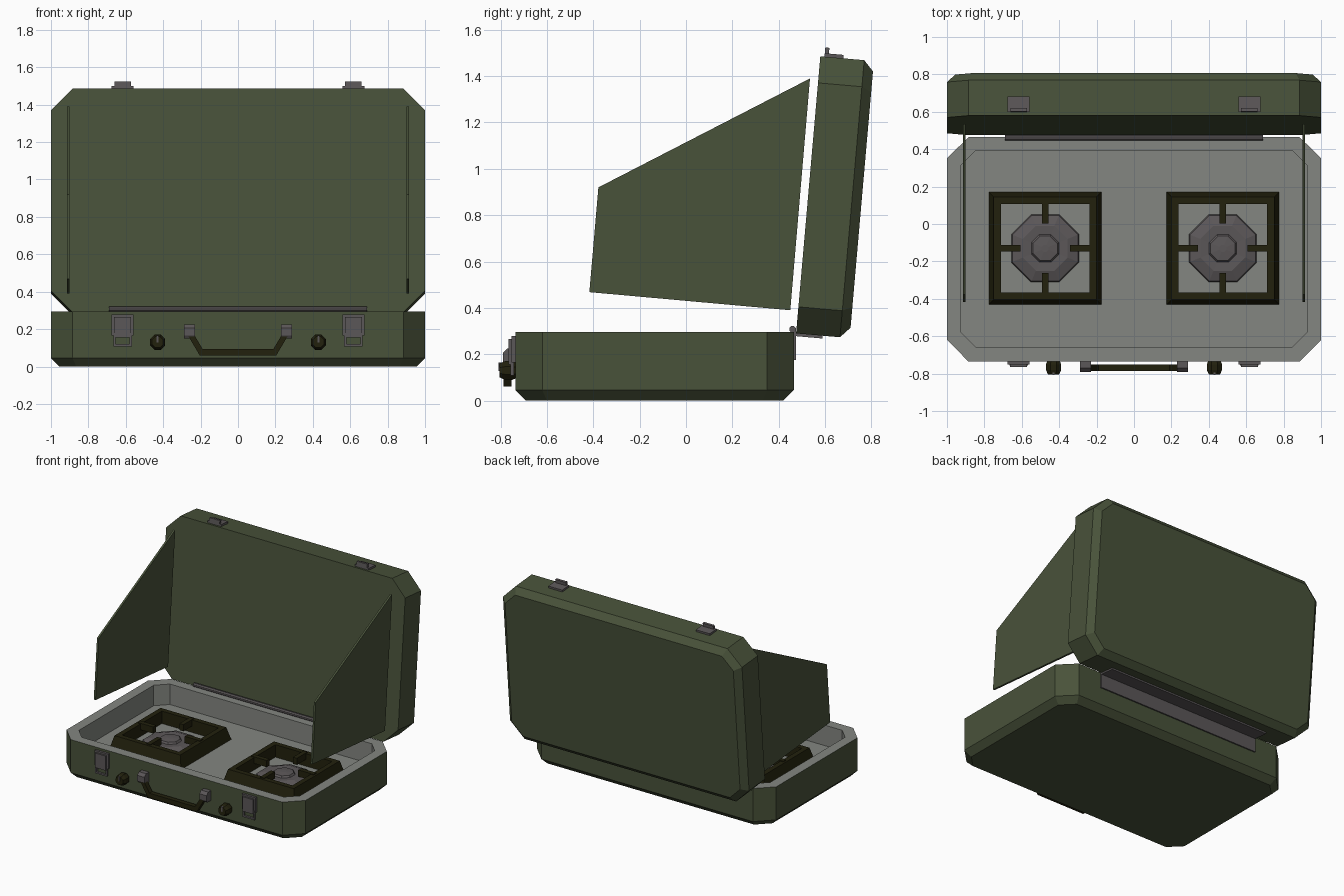
import bpy, bmesh, math
from mathutils import Matrix, Vector

if "Cube" in bpy.data.objects:
    bpy.data.objects.remove(bpy.data.objects["Cube"])


def material(name, rgb):
    m = bpy.data.materials.new(name)
    m.diffuse_color = (*rgb, 1)
    m.use_nodes = True
    m.node_tree.nodes["Principled BSDF"].inputs["Base Color"].default_value = m.diffuse_color
    return m


GREEN = material("olive green", (0.066, 0.085, 0.042))
GREY = material("light grey enamel", (0.23, 0.24, 0.22))
METAL = material("dark grey metal", (0.105, 0.095, 0.098))
BLACK = material("blackened iron", (0.016, 0.015, 0.004))


def finish(name, bm, mats, matrix=None):
    if matrix:
        bm.transform(matrix)
    bmesh.ops.recalc_face_normals(bm, faces=bm.faces)
    me = bpy.data.meshes.new(name)
    bm.to_mesh(me)
    bm.free()
    for m in mats:
        me.materials.append(m)
    ob = bpy.data.objects.new(name, me)
    bpy.context.collection.objects.link(ob)
    return ob


def loft(name, rings, mats, matrix=None, closed=False, band_mats=None):
    """Skin rings of equal point count; cap the ends, or join last to first."""
    bm = bmesh.new()
    vs = [[bm.verts.new(p) for p in r] for r in rings]
    n = len(vs[0])
    pairs = list(zip(vs, vs[1:])) + ([(vs[-1], vs[0])] if closed else [])
    for k, (a, b) in enumerate(pairs):
        for i in range(n):
            f = bm.faces.new((a[i], a[(i + 1) % n], b[(i + 1) % n], b[i]))
            f.material_index = band_mats[k] if band_mats else 0
    if not closed:
        bm.faces.new(vs[0][::-1])
        f = bm.faces.new(vs[-1])
        f.material_index = band_mats[-1] if band_mats else 0
    return finish(name, bm, mats, matrix)


def box(name, x0, x1, y0, y1, z0, z1, mat, matrix=None):
    ring = lambda z: [(x0, y0, z), (x1, y0, z), (x1, y1, z), (x0, y1, z)]
    return loft(name, [ring(z0), ring(z1)], [mat], matrix)


def octa(hx, y0, y1, c, z):
    """Rectangle with cut corners."""
    return [(hx - c, y0, z), (hx, y0 + c, z), (hx, y1 - c, z), (hx - c, y1, z),
            (c - hx, y1, z), (-hx, y1 - c, z), (-hx, y0 + c, z), (c - hx, y0, z)]


def square(cx, cy, h, z):
    return [(cx - h, cy - h, z), (cx + h, cy - h, z), (cx + h, cy + h, z), (cx - h, cy + h, z)]


def circle(r, h, n=8):
    return [(r * math.cos((i + .5) * math.tau / n), r * math.sin((i + .5) * math.tau / n), h)
            for i in range(n)]


# Case base: green shell, grey rim and inside
loft("case_base", [octa(.955, -.69, .42, .09, 0), octa(1, -.735, .465, .115, .045),
                   octa(1, -.735, .465, .115, .295), octa(.925, -.66, .393, .08, .295),
                   octa(.925, -.66, .393, .08, .14)],
     [GREEN, GREY], band_mats=[0, 0, 1, 1, 1])

# Lid space: y runs up the lid, z goes back through its depth
t = math.radians(5)
s, c = math.sin(t), math.cos(t)
LID = Matrix(((1, 0, 0, 0), (0, s, c, .475), (0, c, -s, .29), (0, 0, 0, 1)))
loft("lid", [octa(1, 0, 1.2, .115, 0), octa(1, 0, 1.2, .115, .19),
             octa(.955, .045, 1.155, .09, .232)], [GREEN], LID)

# Hinge: barrel, plate on the base and plate on the lid
box("hinge_base_plate", -.69, .69, .463, .475, .175, .305, METAL)
box("hinge_lid_plate", -.69, .69, -.012, .001, -.01, .115, METAL, LID)
loft("hinge_barrel", [[(x, .46 + a * .014, .307 + b * .014)
                       for a, b, _ in circle(1.08, 0)] for x in (-.69, .69)], [METAL])

for side, label in ((-1, "left"), (1, "right")):
    # Wind shield
    outline = [(.45, .39), (.535, 1.39), (-.378, .92), (-.417, .468)]
    loft(label + "_wind_shield", [[(side * x, y, z) for y, z in outline] for x in (.9, .915)],
         [GREEN])

    # Grate frame with sloping outside
    cx, cy, z0, z1 = side * .475, -.13, .141, .235
    loft(label + "_grate_frame", [square(cx, cy, .3, z0), square(cx, cy, .275, z1),
                                  square(cx, cy, .237, z1), square(cx, cy, .237, z0)],
         [BLACK], closed=True)
    # Grate fingers pointing at the burner
    for k in range(4):
        m = Matrix.Translation((cx, cy, 0)) @ Matrix.Rotation(k * math.pi / 2, 4, 'Z')
        box(f"{label}_grate_finger_{k + 1}", .132, .26, -.017, .017, .19, .24, BLACK, m)
    # Burner with low domed cap
    loft(label + "_burner", [circle(.196, .14), circle(.19, .155), circle(.13, .175),
                             circle(.08, .172), circle(.07, .185), circle(.02, .19)],
         [METAL], Matrix.Translation((cx, cy, 0)))

    # Knob with pointer
    kx = side * .43
    m = Matrix.Translation((kx, -.735, .13)) @ Matrix.Rotation(math.pi / 2, 4, 'X')
    loft(label + "_knob", [circle(.035, -.005), circle(.044, .015), circle(.044, .045),
                           circle(.032, .07)], [BLACK], m)
    box(label + "_knob_pointer", kx - .005, kx + .005, -.808, -.79, .128, .165, METAL)

    # Handle bracket
    bx = side * .26
    prof = [(-.73, .15), (-.78, .15), (-.79, .165), (-.79, .205), (-.77, .225), (-.73, .225)]
    loft(label + "_handle_bracket", [[(x, y, z) for y, z in prof] for x in (bx - .03, bx + .03)],
         [METAL])

    # Latch on the base: plate, cover and wire loop
    lx = side * .617
    box(label + "_latch_plate", lx - .058, lx + .058, -.752, -.73, .165, .278, METAL)
    box(label + "_latch_lever", lx - .045, lx + .045, -.765, -.745, .155, .265, METAL)
    for e in (-1, 1):
        ex = lx + e * .043
        box(f"{label}_latch_wire_{'inner' if e * side < 0 else 'outer'}",
            ex - .006, ex + .006, -.757, -.742, .11, .18, METAL)
    box(label + "_latch_wire_bottom", lx - .049, lx + .049, -.757, -.742, .108, .12, METAL)

    # Catch on the lid's top edge
    box(label + "_lid_catch", lx - .058, lx + .058, 1.198, 1.215, .018, .1, METAL, LID)
    box(label + "_lid_catch_hook", lx - .044, lx + .044, 1.21, 1.24, .018, .036, METAL, LID)

# Carrying handle
bar = [(-.27, .17), (-.205, .06), (.205, .06), (.27, .17),
       (.235, .17), (.19, .095), (-.19, .095), (-.235, .17)]
loft("carry_handle", [[(x, y, z) for x, z in bar] for y in (-.787, -.752)], [BLACK])
